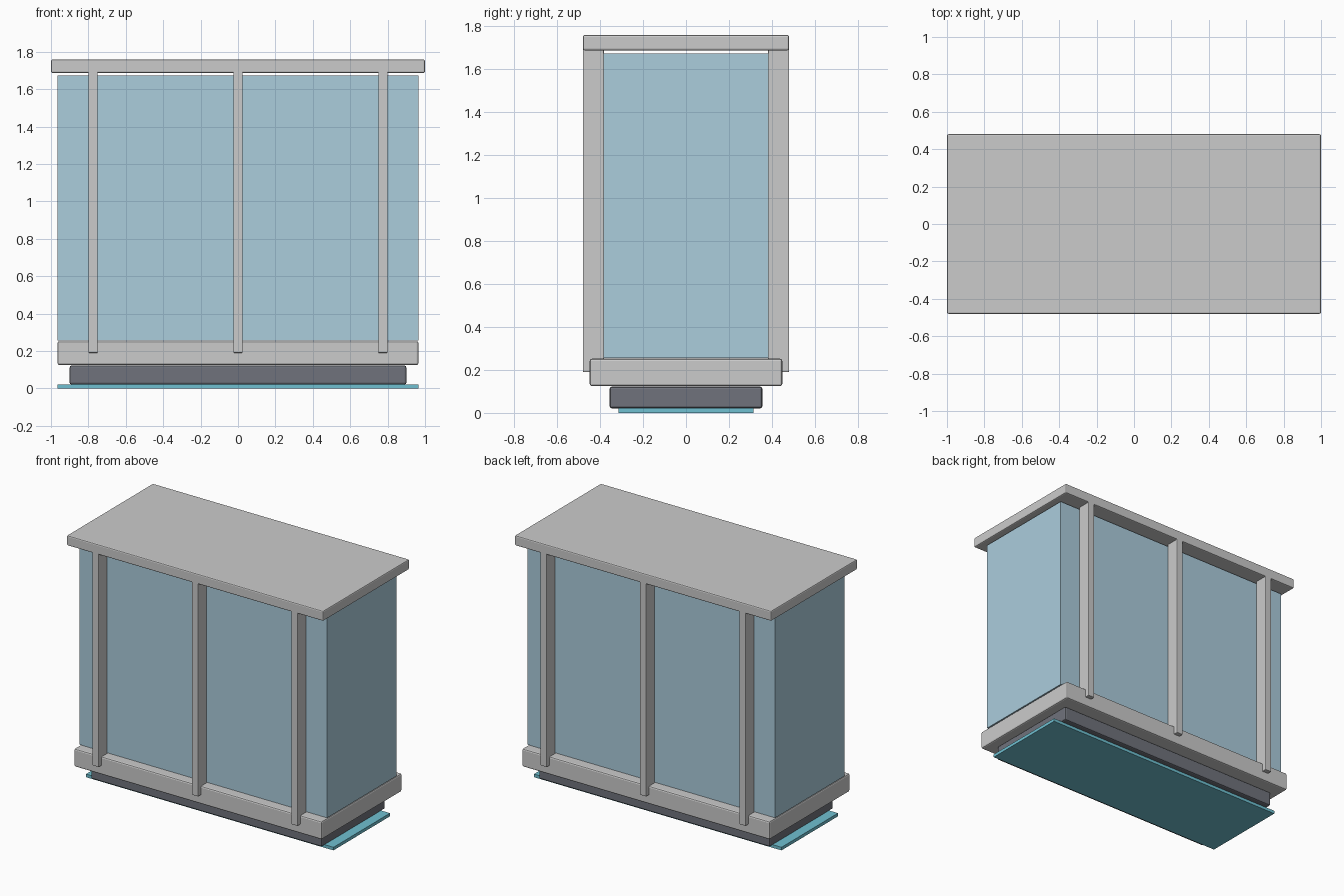
import bpy

if "Cube" in bpy.data.objects:
    bpy.data.objects.remove(bpy.data.objects["Cube"])


def material(name, color):
    m = bpy.data.materials.new(name)
    m.diffuse_color = (*color, 1)
    m.use_nodes = True
    m.node_tree.nodes["Principled BSDF"].inputs["Base Color"].default_value = m.diffuse_color
    return m


def box(name, x, y, z, bevel=0.0, mat=None):
    """Box from (min, max) ranges, with an optional small rounded edge."""
    bpy.ops.mesh.primitive_cube_add(
        size=1, location=[(a + b) / 2 for a, b in (x, y, z)])
    o = bpy.context.object
    o.name = name
    o.scale = [b - a for a, b in (x, y, z)]
    bpy.ops.object.transform_apply(location=False, rotation=False, scale=True)
    if bevel:
        mod = o.modifiers.new("edge_bevel", 'BEVEL')
        mod.width = bevel
        mod.segments = 2
    if mat:
        o.data.materials.append(mat)
    return o


glass = material("glass", (0.41, 0.61, 0.72))
dark = material("dark_metal", (0.16, 0.17, 0.20))
light = material("light_strip", (0.16, 0.53, 0.64))

# Base: light strip, recessed plinth and sill
box("underlight", (-0.965, 0.965), (-0.315, 0.315), (0, 0.022), mat=light)
box("plinth", (-0.90, 0.90), (-0.355, 0.355), (0.021, 0.122), 0.01, dark)
box("sill", (-0.965, 0.965), (-0.448, 0.448), (0.125, 0.252), 0.01)

# Glass body and roof
box("glass_body", (-0.965, 0.965), (-0.385, 0.385), (0.256, 1.672), mat=glass)
box("roof_slab", (-1, 1), (-0.48, 0.48), (1.687, 1.758), 0.008)

# Mullions on front and back
for side, s in (("front", -1), ("back", 1)):
    for i, x in enumerate((-0.775, 0, 0.775)):
        box(f"{side}_mullion_{i + 1}", (x - 0.025, x + 0.025),
            sorted((s * 0.382, s * 0.48)), (0.19, 1.70), 0.004)
